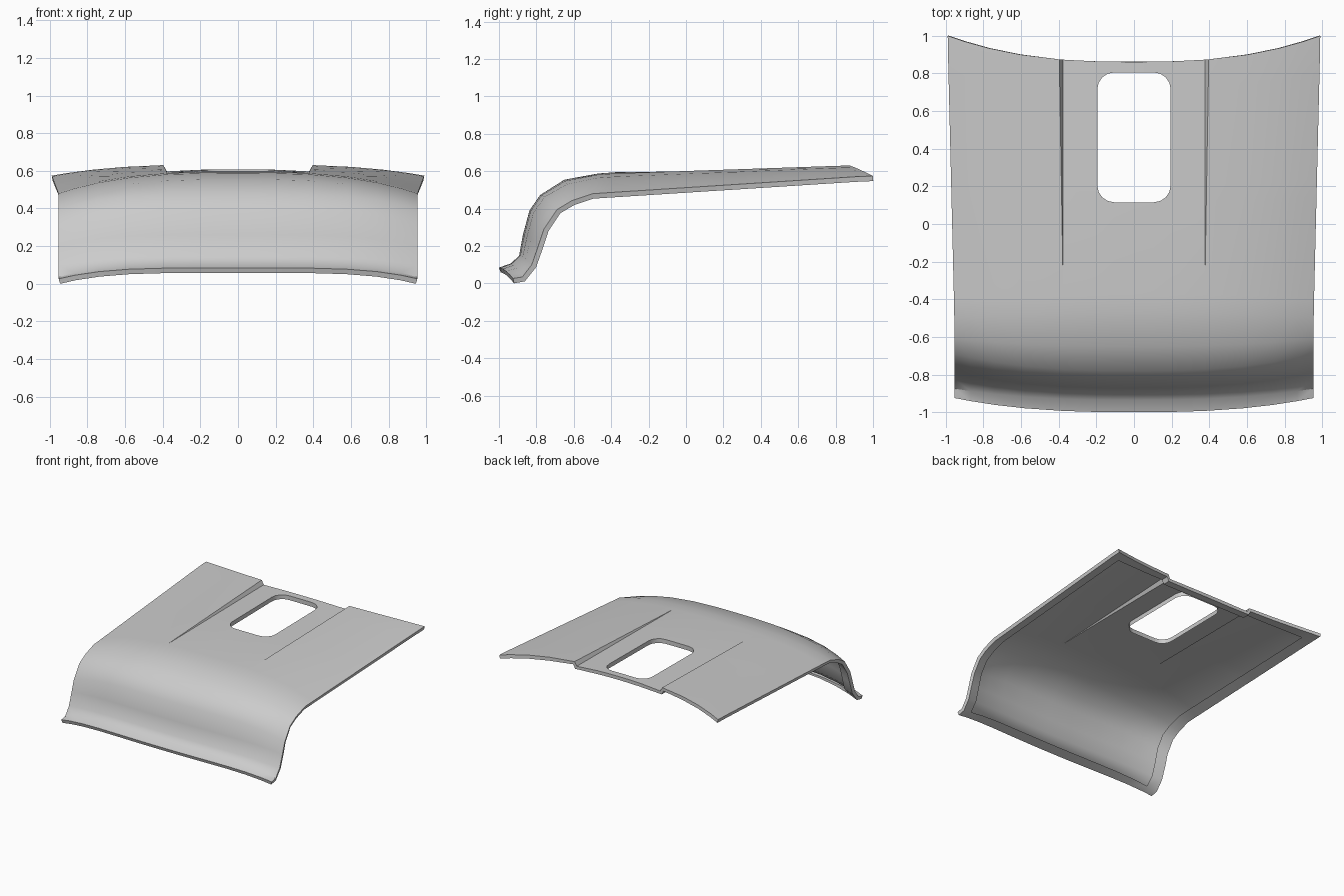
import bpy, bmesh, math
from mathutils import Vector

if "Cube" in bpy.data.objects:
    bpy.data.objects.remove(bpy.data.objects["Cube"])

# Long profile rows: (centre y, centre z, side x, side y, side z)
ROWS = [(-1.0, .095, .953, -.925, .037), (-.935, .118, .953, -.875, .045),
        (-.892, .16, .954, -.825, .11), (-.872, .27, .955, -.79, .21),
        (-.837, .40, .955, -.76, .30), (-.78, .483, .955, -.69, .405),
        (-.65, .565, .955, -.61, .453), (-.47, .598, .955, -.50, .49)]
for y in (-.375, .115, .205, .715, .805, .862):     # flat deck, regular slope
    k = (y + .375) / 1.237
    ys = 1.0 if y > .85 else -.395 + 1.395 * k - .03 * k
    ROWS.append((y, .605 + .04 * k, .957 + .033 * k, ys, .497 + .088 * k))
LAST, COLS, RIM = len(ROWS) - 1, 9, .028


def point(i, j):
    """Crowned panel surface, with the centre recess growing towards the back."""
    yc, zc, xs, ys, zs = ROWS[i]
    s = max(0.0, (yc + .375) / 1.237)
    b = .376 + .021 * s
    x = [0, .105, .195, .376 + .002 * s, b, b + (xs - b) * .35,
         b + (xs - b) * .63, xs - .085, xs][j]
    u = x / xs
    p = 4.2 if i < 6 else 3.0
    z = zc + (zs - zc) * u ** p
    if j <= 3:
        z -= s * (.026 + .008 * (x / .378) ** 2)
    return Vector((x, yc + (ys - yc) * u ** 2.6, z))


bm = bmesh.new()


def face(*vs):
    vs = list(dict.fromkeys(vs))
    if len(vs) > 2:
        bm.faces.new(vs)


# Outer skin (right half); the recess step collapses to nothing at its front
V = []
for i in range(LAST + 1):
    row = []
    for j in range(COLS):
        co = point(i, j)
        same = j == 4 and (co - row[3].co).length < 1e-5
        row.append(row[3] if same else bm.verts.new(co))
    V.append(row)
for i in range(LAST):
    for j in range(COLS - 1):
        if not (9 <= i <= 11 and j < 2):
            face(V[i][j], V[i][j + 1], V[i + 1][j + 1], V[i + 1][j])


# Rounded corners of the opening
def corner(centre, a, tip, b):
    c, da, db = centre.co, a.co - centre.co, b.co - centre.co
    arc = [bm.verts.new(c + da * math.cos(t) + db * math.sin(t))
           for t in (math.pi * n / 8 for n in (1, 2, 3))]
    return [a] + arc + [b]


front = corner(V[10][1], V[9][1], V[9][2], V[10][2])
back = corner(V[11][1], V[11][2], V[12][2], V[12][1])
face(V[9][2], *reversed(front))
face(V[12][2], *reversed(back))

# Turned-under flange: outer ring of the skin repeated below itself
bm.normal_update()
W = {}


def under(v):
    if v not in W:
        co = v.co - v.normal * RIM
        if v.co.x < 1e-6:
            co.x = 0
        W[v] = co
    return W[v]


ring = [(i, j) for i in range(LAST) for j in range(COLS - 1)
        if i in (0, LAST - 1) or j == COLS - 2]
for i, j in ring:
    for v in (V[i][j], V[i][j + 1], V[i + 1][j + 1], V[i + 1][j]):
        under(v)
W = {v: bm.verts.new(co) for v, co in W.items()}
for i, j in ring:
    face(W[V[i][j]], W[V[i + 1][j]], W[V[i + 1][j + 1]], W[V[i][j + 1]])

# Rim joining skin and flange
edge = V[0] + [V[i][-1] for i in range(1, LAST)] + V[LAST][::-1]
for a, b in zip(edge, edge[1:]):
    face(b, a, W[a], W[b])

# Turned-down wall around the opening
loop = [V[9][0]] + front + back + [V[12][0]]
low = [bm.verts.new(v.co - Vector((0, 0, .035))) for v in loop]
for k in range(len(loop) - 1):
    face(loop[k], loop[k + 1], low[k + 1], low[k])

bmesh.ops.delete(bm, geom=[v for v in bm.verts if not v.link_faces], context='VERTS')
drop = min(v.co.z for v in bm.verts)
for v in bm.verts:
    v.co.z -= drop

mesh = bpy.data.meshes.new("hood_panel")
bm.to_mesh(mesh)
bm.free()
hood = bpy.data.objects.new("hood_panel", mesh)
bpy.context.collection.objects.link(hood)
bpy.context.view_layer.objects.active = hood
hood.select_set(True)

# Left half
mirror = hood.modifiers.new("mirror", 'MIRROR')
mirror.use_clip = True
bpy.ops.object.modifier_apply(modifier=mirror.name)
bpy.ops.object.shade_smooth_by_angle(angle=math.radians(38))
